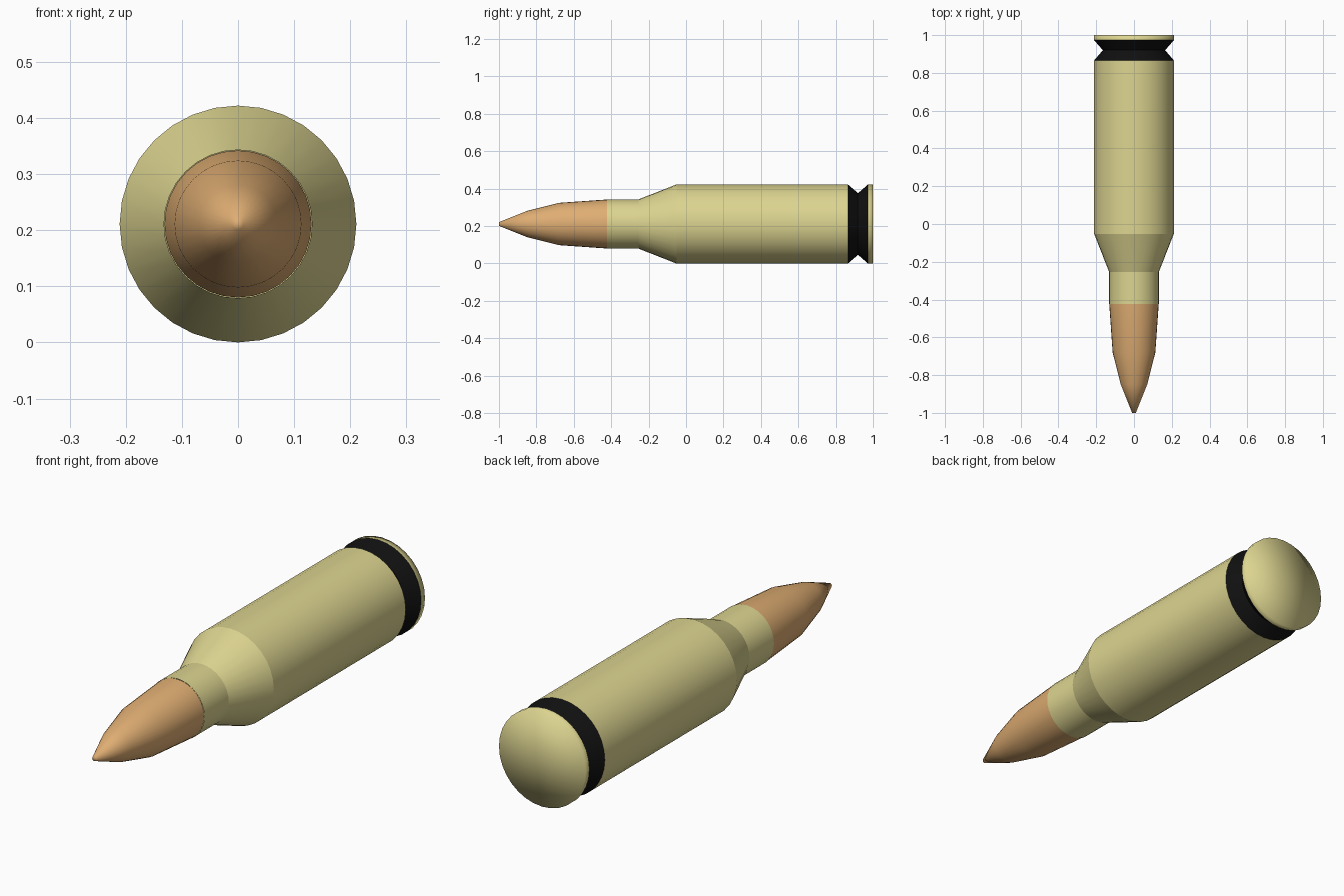
import bpy, bmesh, math

if "Cube" in bpy.data.objects:
    bpy.data.objects.remove(bpy.data.objects["Cube"])

SIDES = 32
AXIS_Z = 0.211


def material(name, color):
    m = bpy.data.materials.new(name)
    m.diffuse_color = (*color, 1)
    m.use_nodes = True
    m.node_tree.nodes["Principled BSDF"].inputs["Base Color"].default_value = m.diffuse_color
    return m


brass = material("brass", (0.72, 0.66, 0.28))
copper = material("copper", (0.74, 0.42, 0.17))
black = material("black", (0.005, 0.005, 0.005))


def lathe(name, profile, mat, cap_start=False, cap_end=False, sharp=True):
    """Revolve (y, radius) points around the long axis."""
    bm = bmesh.new()
    rings = []
    for y, r in profile:
        rings.append([bm.verts.new((r * math.sin(2 * math.pi * i / SIDES), y,
                                    AXIS_Z + r * math.cos(2 * math.pi * i / SIDES)))
                      for i in range(SIDES)])
    for a, b in zip(rings, rings[1:]):
        for i in range(SIDES):
            j = (i + 1) % SIDES
            bm.faces.new((a[i], a[j], b[j], b[i]))
    # end discs as fans around a centre point
    for use, ring, y in ((cap_start, rings[0], profile[0][0]),
                         (cap_end, rings[-1], profile[-1][0])):
        if use:
            c = bm.verts.new((0, y, AXIS_Z))
            for i in range(SIDES):
                bm.faces.new((c, ring[i], ring[(i + 1) % SIDES]))
    bmesh.ops.recalc_face_normals(bm, faces=bm.faces)
    # open tubes: make sure the normals point away from the axis
    f = bm.faces[0]
    c = f.calc_center_median()
    if f.normal.x * c.x + f.normal.z * (c.z - AXIS_Z) < 0:
        bmesh.ops.reverse_faces(bm, faces=bm.faces)
    me = bpy.data.meshes.new(name)
    bm.to_mesh(me)
    bm.free()
    me.materials.append(mat)
    ob = bpy.data.objects.new(name, me)
    bpy.context.collection.objects.link(ob)
    bpy.ops.object.select_all(action='DESELECT')
    ob.select_set(True)
    bpy.context.view_layer.objects.active = ob
    if sharp:
        bpy.ops.object.shade_smooth_by_angle(angle=math.radians(18))
    else:
        bpy.ops.object.shade_smooth()
    return ob


# Pointed copper tip
lathe("bullet_tip", [(-1.0, 0.01), (-0.85, 0.07), (-0.68, 0.113), (-0.423, 0.131)],
      copper, cap_start=True, sharp=False)

# Brass case: neck, shoulder and body
lathe("case_body", [(-0.423, 0.132), (-0.253, 0.132), (-0.052, 0.211), (0.866, 0.211)], brass)

# Black V-shaped extractor groove
lathe("extractor_groove", [(0.866, 0.211), (0.92, 0.165), (0.973, 0.211)], black)

# Brass rim with closed base
lathe("case_rim", [(0.973, 0.211), (1.0, 0.211)], brass, cap_end=True, sharp=False)
